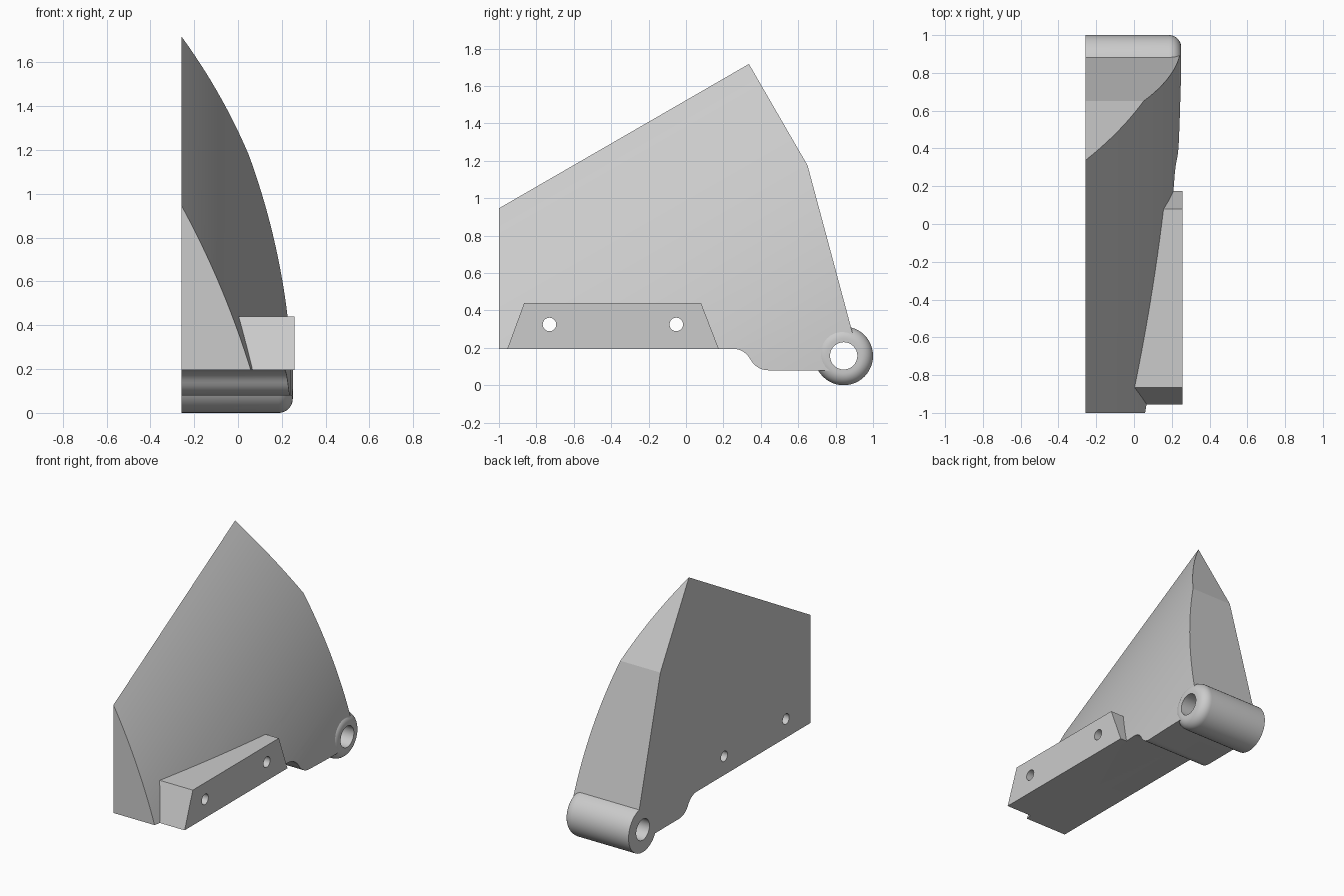
import bpy, bmesh
from math import sin, cos, sqrt, radians, pi
from mathutils import Vector, Matrix

if "Cube" in bpy.data.objects:
    bpy.data.objects.remove(bpy.data.objects["Cube"], do_unlink=True)

LEFT = -0.258                 # flat mounting plane
SLOPE = radians(30)           # direction in which the curved skin is swept
HINGE = Vector((0, 0.843, 0.157))
BORE, BARREL = 0.073, 0.157

grey = bpy.data.materials.new("plain grey")
grey.use_nodes = True
grey.diffuse_color = (0.6, 0.6, 0.6, 1)
grey.node_tree.nodes["Principled BSDF"].inputs["Base Color"].default_value = (0.6, 0.6, 0.6, 1)


def finish(name, bm):
    bmesh.ops.remove_doubles(bm, verts=bm.verts, dist=1e-5)
    bmesh.ops.recalc_face_normals(bm, faces=bm.faces)
    mesh = bpy.data.meshes.new(name)
    bm.to_mesh(mesh)
    bm.free()
    mesh.materials.append(grey)
    obj = bpy.data.objects.new(name, mesh)
    bpy.context.collection.objects.link(obj)
    return obj


def prism(name, points, offset):
    """Closed prism from a loop of 3D points pushed along an offset."""
    bm = bmesh.new()
    face = bm.faces.new([bm.verts.new(p) for p in points])
    geom = bmesh.ops.extrude_face_region(bm, geom=[face])["geom"]
    moved = [g for g in geom if isinstance(g, bmesh.types.BMVert)]
    bmesh.ops.translate(bm, verts=moved, vec=offset)
    return finish(name, bm)


def rod(name, y, z, radius):
    bm = bmesh.new()
    bmesh.ops.create_cone(bm, cap_ends=True, segments=48, radius1=radius, radius2=radius,
                          depth=2, matrix=Matrix.Translation((0, y, z)) @ Matrix.Rotation(pi / 2, 4, 'Y'))
    return finish(name, bm)


def cut(obj, cutter, operation='DIFFERENCE'):
    mod = obj.modifiers.new("cut", 'BOOLEAN')
    mod.operation, mod.object, mod.solver = operation, cutter, 'EXACT'
    bpy.context.view_layer.objects.active = obj
    bpy.ops.object.modifier_apply(modifier=mod.name)


# Side outline of the body, with an S-shaped step in the lower edge
r, turn, steps = 0.107, radians(62.4), 8
angles = [turn * i / steps for i in range(steps + 1)]
step = [(0.25 + r * sin(a), 0.195 - r + r * cos(a)) for a in angles]
step += [(0.44 - r * sin(a), 0.08 + r - r * cos(a)) for a in reversed(angles[:-1])]
outline = [(-1, 0.195)] + step + [(0.84, 0.08), (0.92, 0.16), (0.89, 0.28), (0.65, 1.175),
                                  (0.235, 1.893), (-1, 1.25)]
body = prism("curved_body", [(LEFT, y, z) for y, z in outline], (0.7, 0, 0))

# Large arc swept along the slope trims the outer skin to a knife edge
R, peak, top = 3.29, 0.25, -0.937
sweep = Vector((0, cos(SLOPE), sin(SLOPE)))
across = Vector((0, -sin(SLOPE), cos(SLOPE)))
start = Vector((0, -1, 0)) - sweep * 0.5
section = []
for i in range(49):
    u = -0.3 + 2.3 * i / 48
    section.append((peak - R + sqrt(R * R - u * u), top + u))
section += [(-0.7, section[-1][1]), (-0.7, section[0][1])]
skin = prism("skin_cutter", [start + Vector((x, 0, 0)) + across * d for x, d in section], sweep * 3.5)
cut(body, skin, 'INTERSECT')

# Mounting block with sloped ends
trapezoid = [(-0.955, 0.195), (0.175, 0.195), (0.08, 0.44), (-0.865, 0.44)]
block = prism("mounting_block", [(-0.1, y, z) for y, z in trapezoid], (0.358, 0, 0))

# Hinge barrel, a revolved tube rounded at its outer end
fillet, end = 0.065, 0.25
profile = [(LEFT, BORE), (LEFT, BARREL)]
profile += [(end - fillet + fillet * sin(a), BARREL - fillet + fillet * cos(a))
            for a in (pi / 2 * i / 10 for i in range(11))]
profile += [(end, BORE)]
bm = bmesh.new()
verts = [bm.verts.new((x, HINGE.y, HINGE.z + h)) for x, h in profile]
edges = [bm.edges.new((v, verts[(i + 1) % len(verts)])) for i, v in enumerate(verts)]
bmesh.ops.spin(bm, geom=verts + edges, cent=HINGE, axis=(1, 0, 0), angle=2 * pi, steps=48)
barrel = finish("hinge_barrel", bm)

# Bolt holes and hinge bore
bolts = [rod("bolt_cutter", y, 0.325, 0.036) for y in (-0.73, -0.052)]
bore = rod("bore_cutter", HINGE.y, HINGE.z, BORE)
for bolt in bolts:
    cut(body, bolt)
    cut(block, bolt)
cut(body, bore)
for helper in bolts + [bore, skin]:
    bpy.data.objects.remove(helper, do_unlink=True)

# Smooth shading with crisp edges
bpy.ops.object.select_all(action='DESELECT')
for part in (body, block, barrel):
    part.select_set(True)
bpy.context.view_layer.objects.active = body
bpy.ops.object.shade_smooth_by_angle(angle=radians(12))
